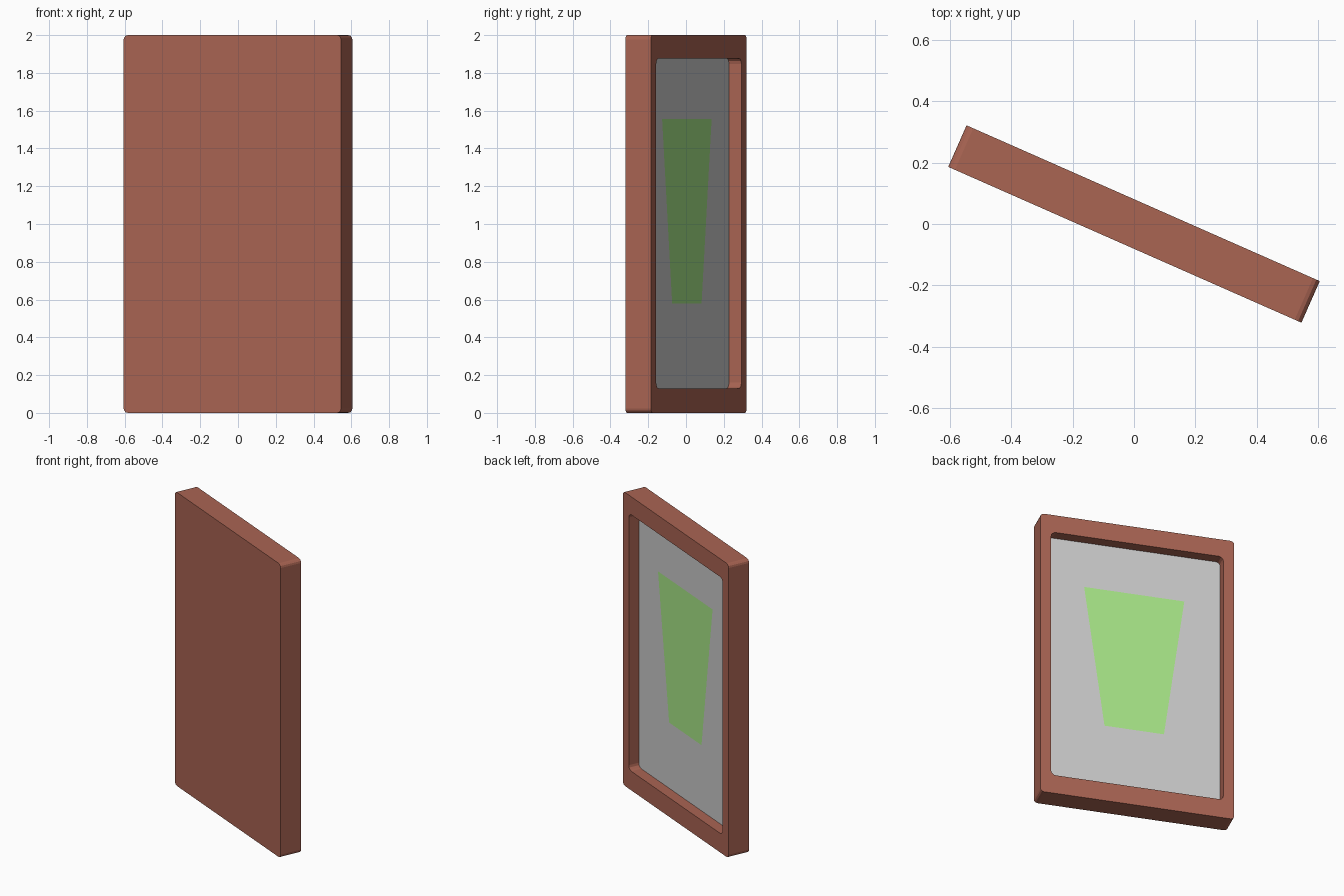
import bpy, bmesh
from math import sin, cos, pi, radians

if "Cube" in bpy.data.objects:
    bpy.data.objects.remove(bpy.data.objects["Cube"])

ANGLE = radians(-23.8)          # whole model is turned about z
W, T, H = 1.258, 0.148, 2.0     # frame width, thickness, height
SEG = 3                         # segments per rounded corner


def material(name, rgb):
    m = bpy.data.materials.new(name)
    m.diffuse_color = (*rgb, 1)
    m.use_nodes = True
    m.node_tree.nodes["Principled BSDF"].inputs["Base Color"].default_value = m.diffuse_color
    return m


def rounded_rect(half_w, z0, z1, r):
    """Outline in x/z, counter-clockwise as seen from -y."""
    corners = [(half_w - r, z0 + r, -90), (half_w - r, z1 - r, 0),
               (-half_w + r, z1 - r, 90), (-half_w + r, z0 + r, 180)]
    pts = []
    for cx, cz, start in corners:
        for i in range(SEG + 1):
            a = radians(start) + pi / 2 * i / SEG
            pts.append((cx + r * cos(a), cz + r * sin(a)))
    return pts


def add_loop(bm, pts, y):
    return [bm.verts.new((x, y, z)) for x, z in pts]


def bridge(bm, a, b):
    n = len(a)
    for i in range(n):
        j = (i + 1) % n
        bm.faces.new((a[i], b[i], b[j], a[j]))


def finish(bm, name, mat=None):
    me = bpy.data.meshes.new(name)
    bm.to_mesh(me)
    bm.free()
    ob = bpy.data.objects.new(name, me)
    ob.rotation_euler.z = ANGLE
    bpy.context.collection.objects.link(ob)
    if mat:
        me.materials.append(mat)
    return ob


def flat_face(name, pts, y, mat=None):
    """Single face looking toward +y."""
    bm = bmesh.new()
    bm.faces.new(add_loop(bm, pts, y)[::-1])
    return finish(bm, name, mat)


brown = material("brown", (0.40, 0.128, 0.086))
green = material("green", (0.39, 0.79, 0.245))

outer = rounded_rect(W / 2, 0, H, 0.024)
inner = rounded_rect(W / 2 - 0.07, 0.13, 1.877, 0.03)

# Frame: closed front, outer sides, back rim and recess walls
bm = bmesh.new()
front = add_loop(bm, outer, -T / 2)
back = add_loop(bm, outer, T / 2)
rim = add_loop(bm, inner, T / 2)
floor = add_loop(bm, inner, 0.002)
bm.faces.new(front)
for a, b in ((front, back), (back, rim), (rim, floor)):
    bridge(bm, a, b)
bmesh.ops.recalc_face_normals(bm, faces=bm.faces)
finish(bm, "frame", brown)

# Grey panel at the bottom of the recess
flat_face("panel", inner, 0.002)

# Green tapered patch lying on the panel
patch = [(-0.193, 0.58), (0.193, 0.58), (0.325, 1.557), (-0.325, 1.557)]
flat_face("green_patch", patch, 0.005, green)
